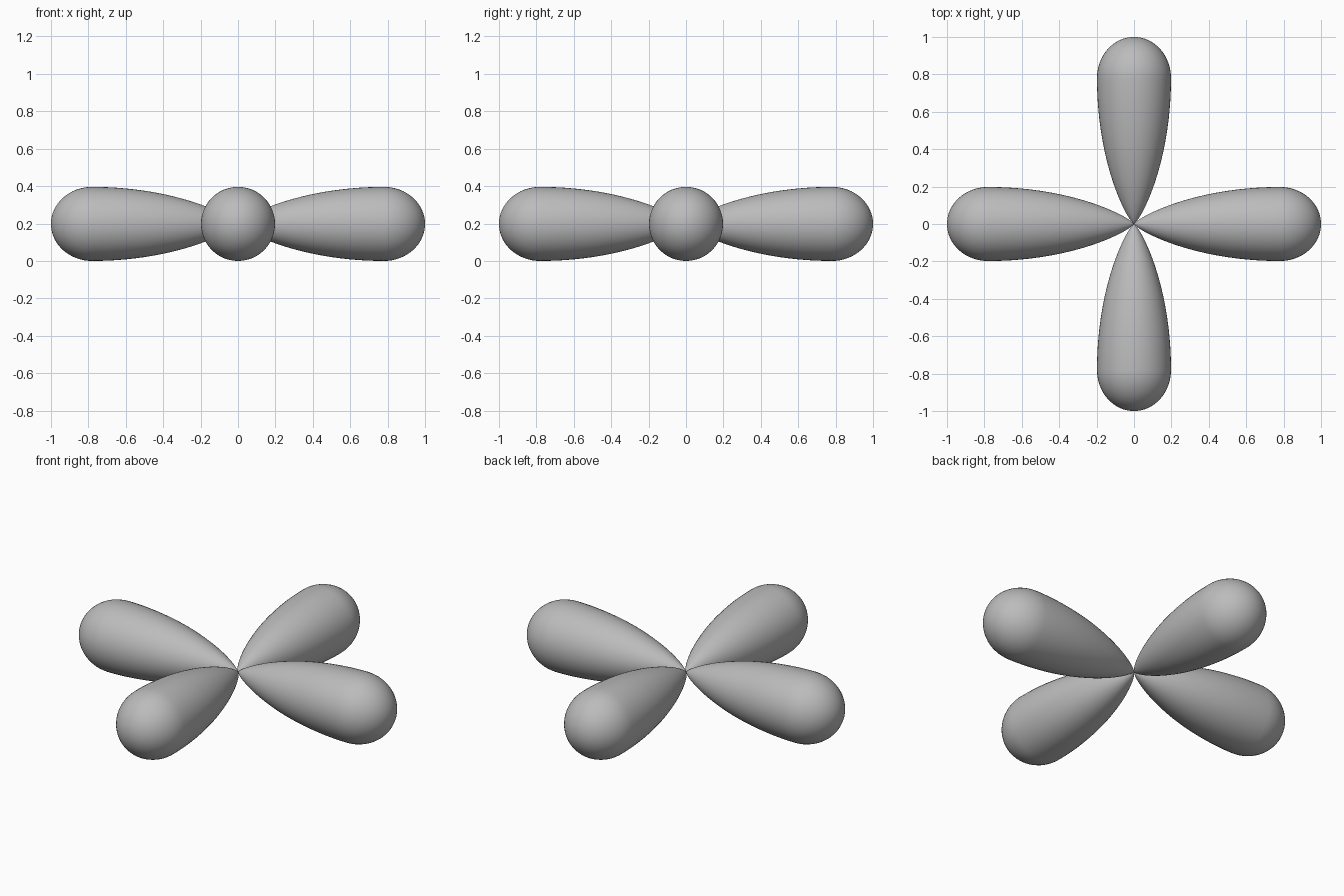
import bpy
import bmesh
import math
from mathutils import Matrix, Vector

cube = bpy.data.objects.get("Cube")
if cube:
    bpy.data.objects.remove(cube, do_unlink=True)

grey = bpy.data.materials.new("plain grey")
grey.use_nodes = True
colour = (0.5, 0.5, 0.5, 1)
grey.diffuse_color = colour
grey.node_tree.nodes["Principled BSDF"].inputs["Base Color"].default_value = colour

RADIUS = 0.198
WIDEST = 0.78   # distance from the centre to the widest ring
SIDES = 48


def lobe_profile():
    """Half outline of a lobe: pointed inner taper, then a rounded cap."""
    points = []
    for i in range(25):
        t = (i / 24) ** 1.5
        points.append((t * WIDEST, RADIUS * (1 - (1 - t) ** 2.0) ** 0.8))
    for i in range(1, 17):
        a = math.pi / 2 * i / 16
        points.append((WIDEST + (1 - WIDEST) * math.sin(a), RADIUS * math.cos(a)))
    points[-1] = (1.0, 0.0)
    return points


def make_lobe(name, angle):
    bm = bmesh.new()
    verts = [bm.verts.new((x, 0, r)) for x, r in lobe_profile()]
    edges = [bm.edges.new(pair) for pair in zip(verts, verts[1:])]
    bmesh.ops.spin(bm, geom=verts + edges, cent=(0, 0, 0), axis=(1, 0, 0),
                   angle=math.tau, steps=SIDES, use_duplicate=False)
    bmesh.ops.remove_doubles(bm, verts=bm.verts, dist=0.0002)
    bmesh.ops.recalc_face_normals(bm, faces=bm.faces)
    bm.transform(Matrix.Rotation(angle, 4, "Z"))
    for face in bm.faces:
        face.smooth = True
    mesh = bpy.data.meshes.new(name)
    bm.to_mesh(mesh)
    bm.free()
    mesh.materials.append(grey)
    lobe = bpy.data.objects.new(name, mesh)
    lobe.location = Vector((0, 0, RADIUS))
    bpy.context.collection.objects.link(lobe)


# Four lobes meeting at the centre
for i, name in enumerate(("left_lobe", "back_lobe", "right_lobe", "front_lobe")):
    make_lobe(name, i * math.pi / 2)
